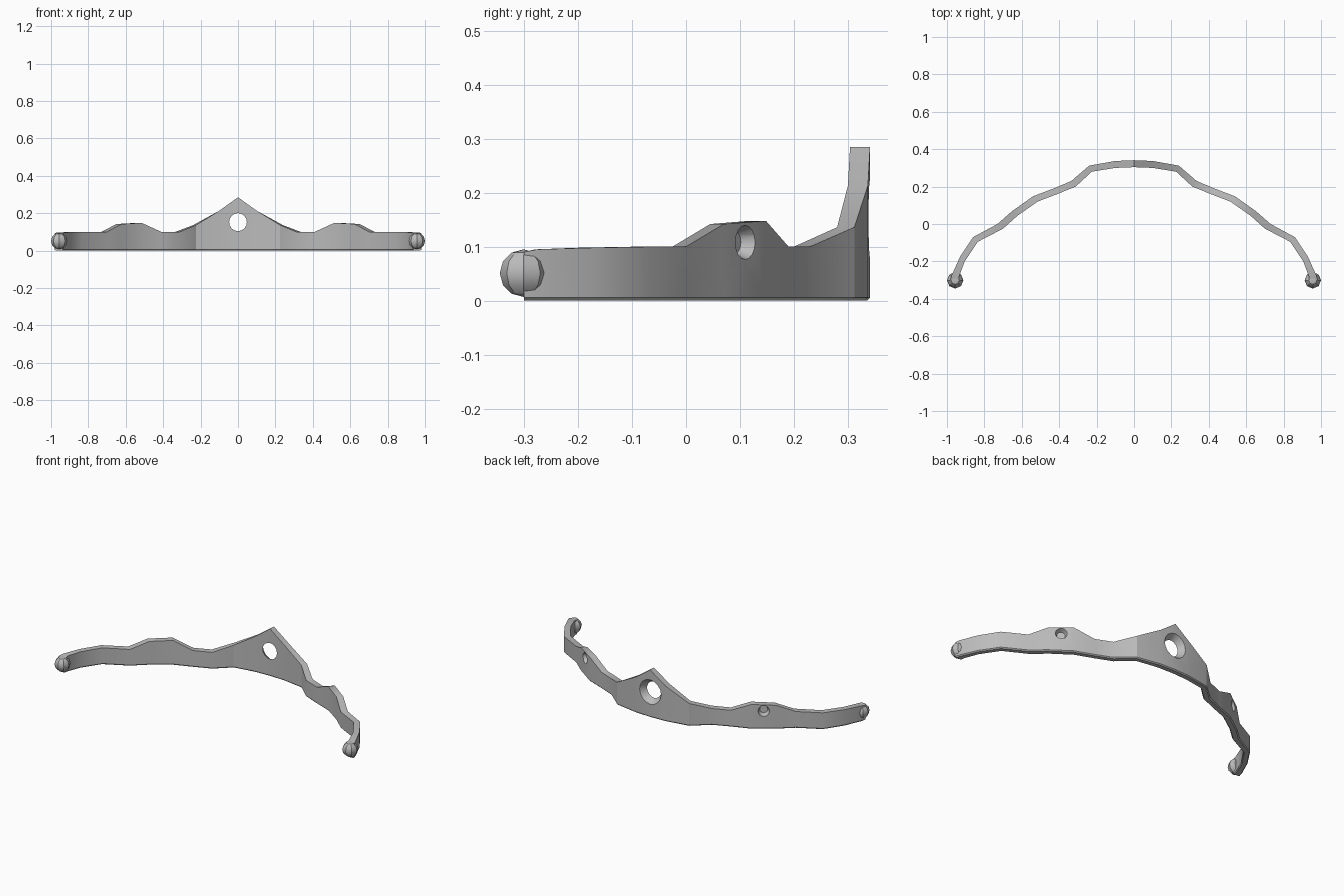
import bpy, bmesh, math
from mathutils import Vector

if "Cube" in bpy.data.objects:
    bpy.data.objects.remove(bpy.data.objects["Cube"])

grey = bpy.data.materials.new("grey metal")
grey.use_nodes = True
colour = (0.5, 0.5, 0.5, 1)
grey.diffuse_color = colour
grey.node_tree.nodes["Principled BSDF"].inputs["Base Color"].default_value = colour

# Half-band stations: outer x, outer y, inner x, inner y, top z
STATIONS = [
    (0, .341, 0, .304, .285),
    (.1, .337, .1, .3, .213),
    (.24, .312, .225, .28, .136),
    (.335, .23, .312, .2, .1),
    (.43, .19, .41, .16, .1),
    (.54, .148, .515, .12, .148),
    (.65, .07, .622, .045, .142),
    (.73, 0, .7, -.025, .1),
    (.86, -.07, .835, -.095, .1),
    (.93, -.175, .905, -.2, .098),
    (.975, -.275, .935, -.28, .095),
    (.982, -.3, .935, -.3, .09),
]


def select_only(obj):
    bpy.ops.object.select_all(action='DESELECT')
    obj.select_set(True)
    bpy.context.view_layer.objects.active = obj


def mesh_object(name, bm):
    bmesh.ops.recalc_face_normals(bm, faces=bm.faces)
    mesh = bpy.data.meshes.new(name)
    bm.to_mesh(mesh)
    bm.free()
    obj = bpy.data.objects.new(name, mesh)
    bpy.context.collection.objects.link(obj)
    mesh.materials.append(grey)
    return obj


def drill(target, centre, direction, depth, r_in, r_out):
    """Cut a tapered hole that enters at centre along -direction."""
    n = Vector(direction).normalized()
    bm = bmesh.new()
    bmesh.ops.create_cone(bm, cap_ends=True, segments=16,
                          radius1=r_in, radius2=r_out, depth=depth)
    cutter = mesh_object("hole_cutter", bm)
    cutter.hide_render = True
    cutter.rotation_mode = 'QUATERNION'
    cutter.rotation_quaternion = n.to_track_quat('Z', 'Y')
    cutter.location = Vector(centre) - n * (depth / 2 - 0.006)
    bpy.context.view_layer.update()
    mod = target.modifiers.new("hole", 'BOOLEAN')
    mod.operation = 'DIFFERENCE'
    mod.solver = 'EXACT'
    mod.object = cutter
    select_only(target)
    bpy.ops.object.modifier_apply(modifier=mod.name)
    bpy.data.objects.remove(cutter)


# Curved band, swept through both halves
bm = bmesh.new()
rings = []
for side, rows in ((-1, STATIONS[:0:-1]), (1, STATIONS)):
    for ox, oy, ix, iy, top in rows:
        outer, inner = Vector((side * ox, oy, 0)), Vector((side * ix, iy, 0))
        section = [(0, top), (0, .006), (.15, 0), (.85, 0), (1, .006), (1, top)]
        rings.append([bm.verts.new(outer.lerp(inner, t) + Vector((0, 0, z)))
                      for t, z in section])
for a, b in zip(rings, rings[1:]):
    for i in range(len(a)):
        j = (i + 1) % len(a)
        bm.faces.new((a[i], a[j], b[j], b[i]))
bm.faces.new(rings[0])
bm.faces.new(rings[-1])
band = mesh_object("curved_band", bm)

# Countersunk centre hole and blind side sockets
drill(band, (0, .342, .152), (0, 1, 0), .06, .038, .078)
for s in (-1, 1):
    drill(band, (s * .594, .11, .108), (s * .58, .81, 0), .032, .022, .034)
select_only(band)
bpy.ops.object.shade_smooth_by_angle(angle=math.radians(30))

# Rounded end knobs
for s, label in ((-1, "right"), (1, "left")):
    bm = bmesh.new()
    bmesh.ops.create_uvsphere(bm, u_segments=8, v_segments=6, radius=.044)
    knob = mesh_object(label + "_end_knob", bm)
    knob.location = (s * .956, -.301, .051)
    select_only(knob)
    bpy.ops.object.shade_smooth_by_angle(angle=math.radians(30))
